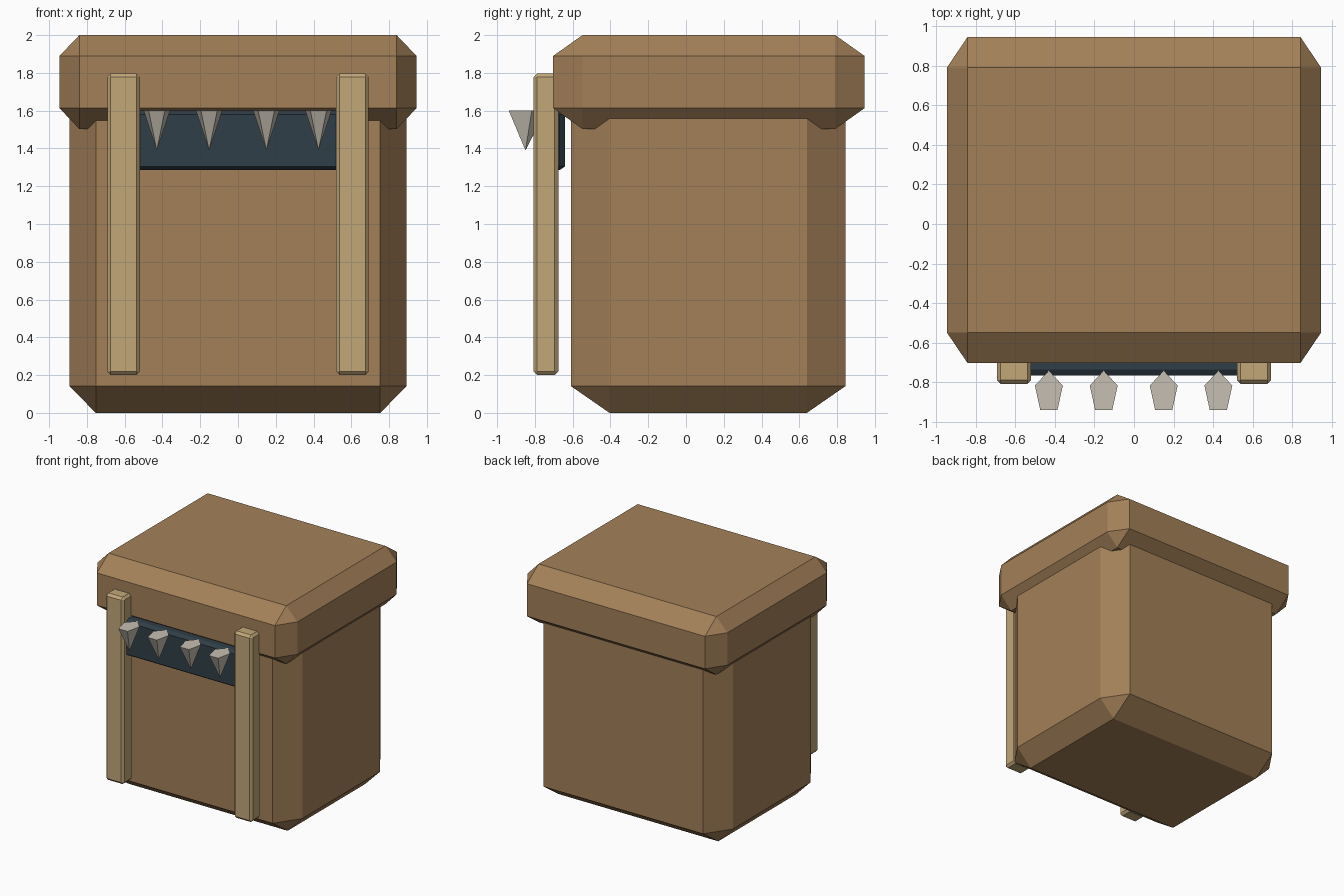
import bpy, bmesh, math
from mathutils import Vector

if "Cube" in bpy.data.objects:
    bpy.data.objects.remove(bpy.data.objects["Cube"])


def material(name, rgb):
    """Flat colour from 0-255 display values."""
    lin = [((c / 255 + 0.055) / 1.055) ** 2.4 for c in rgb]
    m = bpy.data.materials.new(name)
    m.diffuse_color = (*lin, 1)
    m.use_nodes = True
    m.node_tree.nodes["Principled BSDF"].inputs["Base Color"].default_value = m.diffuse_color
    return m


BROWN = material("brown_wood", (163, 128, 88))
TAN = material("pale_wood", (194, 167, 121))
SLATE = material("dark_slate", (48, 62, 71))
BONE = material("bone_grey", (198, 191, 178))


def finish(bm, name, mat):
    bmesh.ops.recalc_face_normals(bm, faces=bm.faces)
    me = bpy.data.meshes.new(name)
    bm.to_mesh(me)
    bm.free()
    me.materials.append(mat)
    ob = bpy.data.objects.new(name, me)
    bpy.context.collection.objects.link(ob)
    return ob


def chamfer_box(name, lo, hi, cut, mat):
    """Box between two corners with its own chamfer width on each axis."""
    lo, hi, cut = Vector(lo), Vector(hi), Vector(cut)
    bm = bmesh.new()
    bmesh.ops.create_cube(bm, size=1)
    size = hi - lo
    bmesh.ops.scale(bm, vec=[size[i] / cut[i] for i in range(3)], verts=bm.verts)
    bmesh.ops.bevel(bm, geom=bm.edges[:], offset=1, offset_type='OFFSET',
                    segments=1, affect='EDGES', clamp_overlap=False)
    bmesh.ops.scale(bm, vec=cut, verts=bm.verts)
    bmesh.ops.translate(bm, vec=(lo + hi) / 2, verts=bm.verts)
    return finish(bm, name, mat)


def spike(name, x):
    """Five-sided spike pointing down, stretched front to back."""
    bm = bmesh.new()
    ring = []
    for i in range(5):
        a = math.pi / 2 + i * math.tau / 5
        ring.append(bm.verts.new((x + 0.074 * math.cos(a),
                                  -0.85 + 0.11 * math.sin(a), 1.602)))
    tip = bm.verts.new((x, -0.85, 1.39))
    bm.faces.new(ring)
    for i in range(5):
        bm.faces.new((ring[i], tip, ring[(i + 1) % 5]))
    return finish(bm, name, BONE)


# Main box and overhanging lid
chamfer_box("body", (-0.893, -0.61, 0), (0.893, 0.845, 1.72), (0.14, 0.205, 0.142), BROWN)
chamfer_box("lid", (-0.945, -0.703, 1.503), (0.945, 0.945, 2), (0.105, 0.155, 0.11), BROWN)

# Front posts with the dark panel between them
for side, label in ((-1, "left"), (1, "right")):
    c = side * 0.606
    chamfer_box(label + "_post", (c - 0.086, -0.808, 0.2), (c + 0.086, -0.675, 1.797),
                (0.018, 0.02, 0.02), TAN)
chamfer_box("front_panel", (-0.6, -0.765, 1.285), (0.6, -0.64, 1.6),
            (0.03, 0.03, 0.02), SLATE)

# Row of spikes along the top of the panel
for i, x in enumerate((-0.43, -0.153, 0.15, 0.426)):
    spike("spike_%d" % (i + 1), x)
